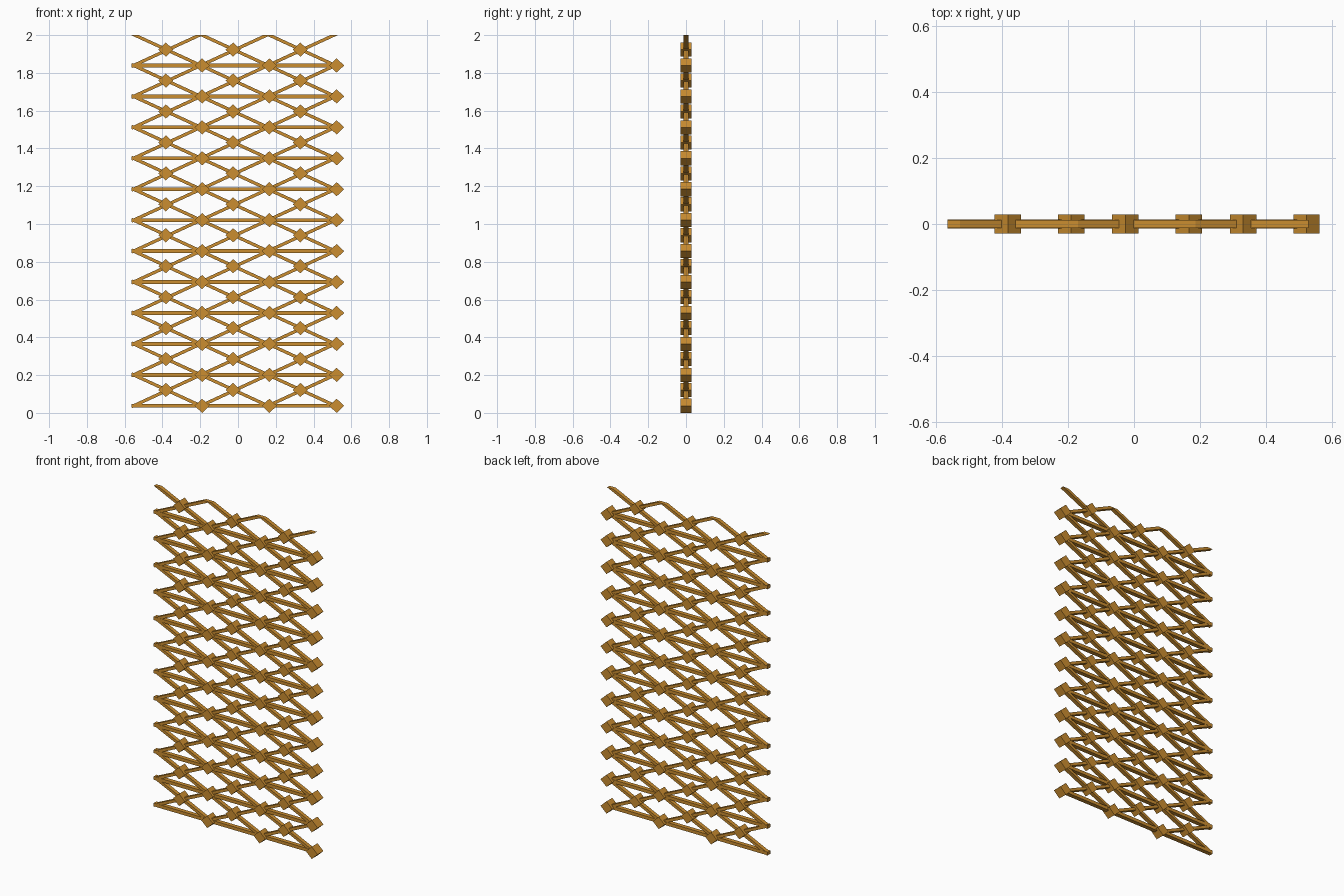
import bpy, bmesh, math
from mathutils import Matrix, Vector

if "Cube" in bpy.data.objects:
    bpy.data.objects.remove(bpy.data.objects["Cube"])

wood = bpy.data.materials.new("golden wood")
wood.diffuse_color = (0.6, 0.27, 0.03, 1)
wood.use_nodes = True
wood.node_tree.nodes["Principled BSDF"].inputs["Base Color"].default_value = wood.diffuse_color

ROWS, COLS = 12, 3
DX, DZ, Z0 = 0.356, 0.1638, 0.0375
LEFT, TOP = -0.565, 2.0


def node(i, k):
    return Vector((-0.553 + DX * i, 0, Z0 + DZ * k))


def add_bar(bm, a, b, depth, thick):
    # Rectangular bar between two points in the xz plane
    d = b - a
    m = (Matrix.Translation((a + b) / 2)
         @ Matrix.Rotation(-math.atan2(d.z, d.x), 4, 'Y')
         @ Matrix.Diagonal((d.length, depth, thick, 1)))
    bmesh.ops.create_cube(bm, size=1, matrix=m)


def trim(bm, co, no):
    # Cut everything beyond a plane and cap the cut ends
    r = bmesh.ops.bisect_plane(bm, geom=bm.verts[:] + bm.edges[:] + bm.faces[:],
                               plane_co=co, plane_no=no, clear_outer=True)
    edges = [e for e in bm.edges if e.is_boundary]
    bmesh.ops.holes_fill(bm, edges=edges, sides=0)


def finish(bm, name):
    bmesh.ops.recalc_face_normals(bm, faces=bm.faces[:])
    mesh = bpy.data.meshes.new(name)
    bm.to_mesh(mesh)
    bm.free()
    mesh.materials.append(wood)
    bpy.context.collection.objects.link(bpy.data.objects.new(name, mesh))


# Crossing diagonal slats
bm = bmesh.new()
for k in range(ROWS):
    for i in range(COLS):
        for a, b in ((node(i, k), node(i + 1, k + 1)),
                     (node(i, k + 1), node(i + 1, k))):
            ext = (b - a).normalized() * 0.012
            add_bar(bm, a - ext, b + ext, 0.024, 0.017)
trim(bm, (0, 0, TOP), (0, 0, 1))
trim(bm, (LEFT, 0, 0), (-1, 0, 0))
finish(bm, "diagonal_slats")

# Level rails
bm = bmesh.new()
for k in range(ROWS):
    z = Z0 + DZ * k
    add_bar(bm, Vector((LEFT, 0, z)), Vector((0.53, 0, z)), 0.026, 0.02)
finish(bm, "level_rails")

# Diamond knots on the rails and at the slat crossings
bm = bmesh.new()
for k in range(ROWS):
    for i in range(COLS):
        z = Z0 + DZ * k
        for x, zz in ((-0.19 + DX * i, z), (-0.382 + DX * i, z + DZ / 2 + 0.002)):
            m = (Matrix.Translation((x, 0, zz))
                 @ Matrix.Diagonal((0.04, 0.057, 0.0375, 1))
                 @ Matrix.Rotation(math.pi / 4, 4, 'Y')
                 @ Matrix.Diagonal((math.sqrt(2), 1, math.sqrt(2), 1)))
            bmesh.ops.create_cube(bm, size=1, matrix=m)
finish(bm, "diamond_knots")
